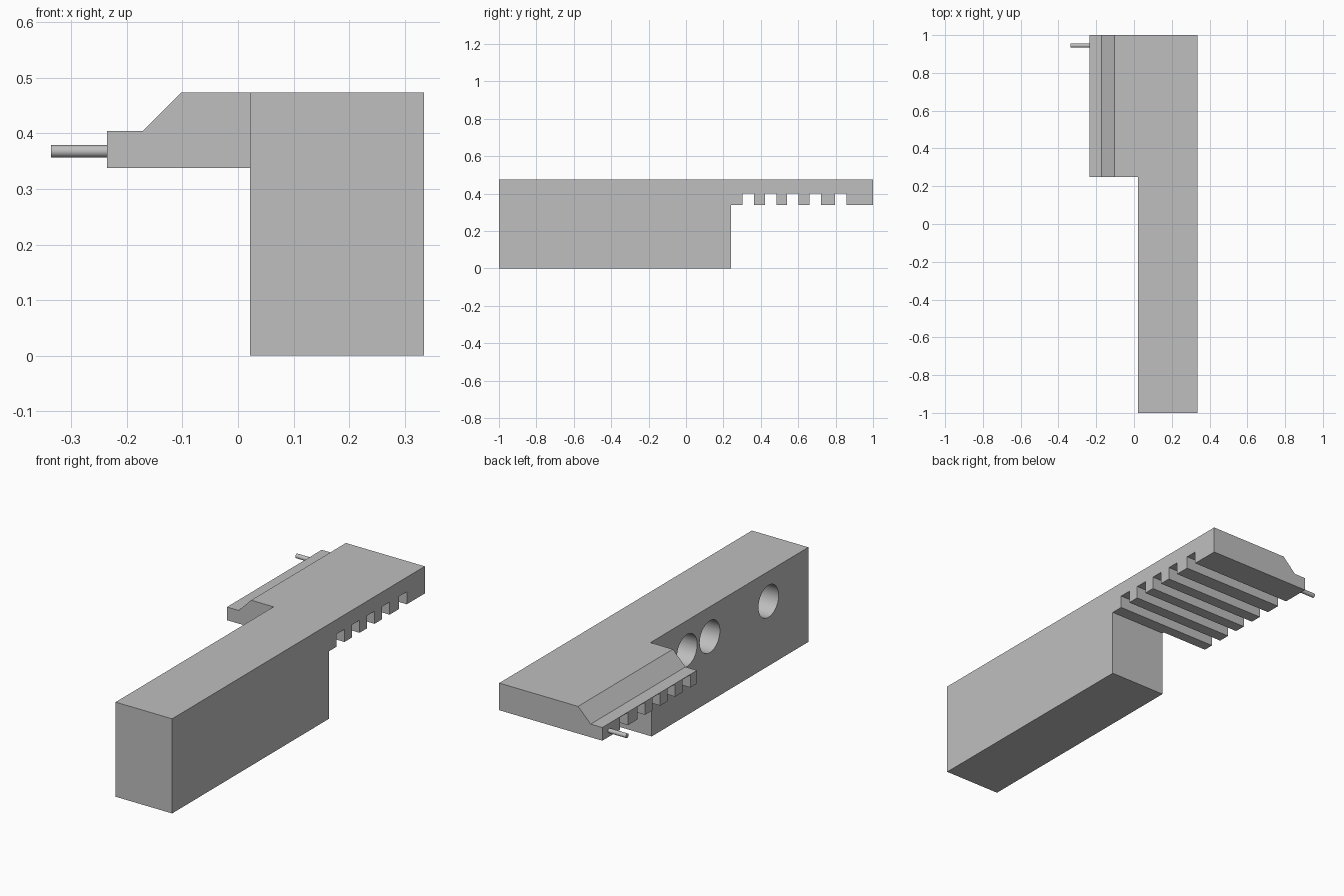
import bpy, bmesh, math
from mathutils import Vector

cube = bpy.data.objects.get("Cube")
if cube:
    bpy.data.objects.remove(cube, do_unlink=True)

grey = bpy.data.materials.new("plain_grey")
grey.use_nodes = True
colour = (0.52, 0.52, 0.52, 1)
grey.diffuse_color = colour
grey.node_tree.nodes["Principled BSDF"].inputs["Base Color"].default_value = colour

# Main dimensions
LEFT, RIGHT, WING = 0.335, 0.022, -0.236
TOP, LEDGE, PLATE = 0.474, 0.404, 0.338
STEP, WING_START = 0.24, 0.25


def extrude(name, points, offset):
    """Solid made by sweeping a closed outline along an offset."""
    bm = bmesh.new()
    face = bm.faces.new([bm.verts.new(p) for p in points])
    swept = bmesh.ops.extrude_face_region(bm, geom=[face])["geom"]
    bmesh.ops.translate(bm, vec=Vector(offset),
                        verts=[v for v in swept if isinstance(v, bmesh.types.BMVert)])
    bmesh.ops.recalc_face_normals(bm, faces=bm.faces)
    mesh = bpy.data.meshes.new(name)
    bm.to_mesh(mesh)
    bm.free()
    mesh.materials.append(grey)
    obj = bpy.data.objects.new(name, mesh)
    bpy.context.collection.objects.link(obj)
    return obj


def rod(name, x0, x1, y, z, radius, sides):
    """Round bar along x."""
    ring = [(x0, y + radius * math.cos(a), z + radius * math.sin(a))
            for a in (math.tau * i / sides for i in range(sides))]
    return extrude(name, ring, (x1 - x0, 0, 0))


def activate(obj):
    bpy.ops.object.select_all(action='DESELECT')
    obj.select_set(True)
    bpy.context.view_layer.objects.active = obj


def combine(target, tool, operation):
    tool.hide_render = True
    mod = target.modifiers.new(operation.lower(), 'BOOLEAN')
    mod.object, mod.operation, mod.solver = tool, operation, 'EXACT'
    activate(target)
    bpy.ops.object.modifier_apply(modifier=mod.name)
    bpy.data.objects.remove(tool, do_unlink=True)


# Long block with a thin tongue at the back
side = [(-1, 0), (STEP, 0), (STEP, PLATE), (1, PLATE), (1, TOP), (-1, TOP)]
body = extrude("body", [(RIGHT, y, z) for y, z in side], (LEFT - RIGHT, 0, 0))

# Side wing with a sloped shoulder and low ledge
section = [(WING, PLATE), (0.1, PLATE), (0.1, TOP), (-0.102, TOP), (-0.172, LEDGE), (WING, LEDGE)]
wing = extrude("wing", [(x, WING_START, z) for x, z in section], (0, 1 - WING_START, 0))
combine(body, wing, 'UNION')

# Slots across the underside of the tongue
for y in (0.303, 0.423, 0.541, 0.661, 0.797):
    z0, z1 = PLATE - 0.1, LEDGE - 0.003
    outline = [(-0.4, y, z0), (-0.4, y + 0.061, z0), (-0.4, y + 0.061, z1), (-0.4, y, z1)]
    combine(body, extrude("slot_cutter", outline, (1, 0, 0)), 'DIFFERENCE')

# Blind round holes in the side of the block
for y in (-0.685, -0.22, -0.04):
    combine(body, rod("hole_cutter", -0.1, 0.22, y, 0.324, 0.08, 48), 'DIFFERENCE')

# Small pin out of the wing edge
pin = rod("pin", -0.336, WING + 0.02, 0.945, 0.368, 0.011, 24)

for obj in (body, pin):
    activate(obj)
    bpy.ops.object.shade_smooth_by_angle(angle=math.radians(30))
